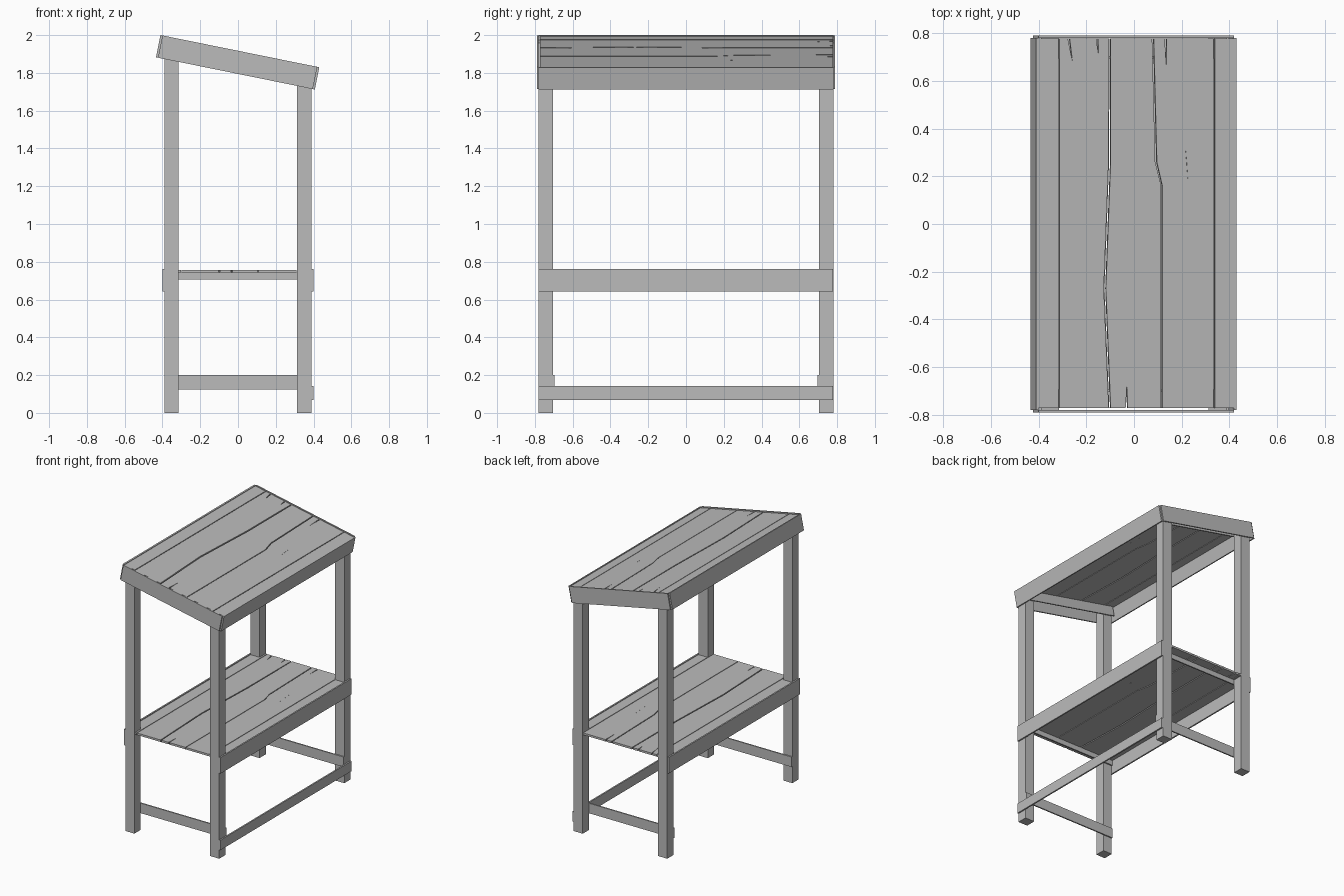
import bpy, bmesh, math
from mathutils import Matrix

if "Cube" in bpy.data.objects:
    bpy.data.objects.remove(bpy.data.objects["Cube"], do_unlink=True)

wood = bpy.data.materials.new("grey_wood")
wood.use_nodes = True
GREY = (0.5, 0.5, 0.5, 1)
wood.diffuse_color = GREY
wood.node_tree.nodes["Principled BSDF"].inputs["Base Color"].default_value = GREY

TILT = 0.2
ROOF = Matrix.Translation((0.01, 0, 1.915)) @ Matrix.Rotation(TILT, 4, "Y")
FLAT = Matrix.Identity(4)


def prism(name, points, offset, matrix=FLAT):
    """Extrude a closed polygon of 3D points along an offset."""
    bm = bmesh.new()
    face = bm.faces.new([bm.verts.new(p) for p in points])
    ext = bmesh.ops.extrude_face_region(bm, geom=[face])
    moved = [g for g in ext["geom"] if isinstance(g, bmesh.types.BMVert)]
    bmesh.ops.translate(bm, vec=offset, verts=moved)
    bmesh.ops.recalc_face_normals(bm, faces=bm.faces)
    bmesh.ops.triangulate(bm, faces=[f for f in bm.faces if len(f.verts) > 4])
    mesh = bpy.data.meshes.new(name)
    bm.to_mesh(mesh)
    bm.free()
    mesh.materials.append(wood)
    obj = bpy.data.objects.new(name, mesh)
    obj.matrix_world = matrix
    bpy.context.collection.objects.link(obj)
    return obj


def board(name, x, y, z, matrix=FLAT):
    pts = [(x[0], y[0], z[0]), (x[1], y[0], z[0]), (x[1], y[1], z[0]), (x[0], y[1], z[0])]
    return prism(name, pts, (0, 0, z[1] - z[0]), matrix)


# Plank edges run from front to back; notches are split ends of the boards
F, B = -0.772, 0.778


def straight(x):
    return [(x, F), (x, B)]


def notch(x, y, tip_x, tip_y):
    return [(x - 0.004, y), (tip_x, tip_y), (x + 0.004, y)]


# Each plank: left edge, right edge, front notches, back notches (left to right)
PLANKS = [
    (straight(-0.408), straight(-0.317), [], []),
    (straight(-0.312), [(-0.105, F), (-0.126, -0.27), (-0.106, 0.26), (-0.104, B)],
     [], notch(-0.273, B, -0.257, 0.68) + notch(-0.154, B, -0.148, 0.71)),
    ([(-0.097, F), (-0.117, -0.27), (-0.097, 0.26), (-0.097, B)],
     [(0.115, F), (0.115, 0.16), (0.09, 0.26), (0.077, B)],
     notch(-0.03, F, -0.029, -0.67), []),
    ([(0.12, F), (0.12, 0.16), (0.097, 0.26), (0.084, B)],
     [(0.22, F), (0.228, 0.17), (0.215, 0.34), (0.22, B)],
     [], notch(0.134, B, 0.136, 0.66)),
    ([(0.22, F), (0.228, 0.17), (0.222, 0.26), (0.215, 0.34), (0.22, B)],
     straight(0.335), [], []),
    (straight(0.34), straight(0.42), [], []),
]


def planks(prefix, scale, shift, top, thick, matrix=FLAT):
    for i, (left, right, front, back) in enumerate(PLANKS):
        outline = front + right + back[::-1] + left[::-1]
        pts = [(x * scale + shift, y, top) for x, y in outline]
        prism(f"{prefix}_plank_{i + 1}", pts, (0, 0, -thick), matrix)


planks("shelf", 0.94, -0.005, 0.757, 0.015)
planks("roof", 1.02, -0.01, -0.005, 0.015, ROOF)


# Posts, cut along the slope of the roof
def slope_z(x):
    return 1.893 - (x - 0.01) * math.tan(TILT)


for side, x0, x1 in (("right", -0.39, -0.315), ("left", 0.312, 0.39)):
    for end, y0 in (("front", -0.78), ("back", 0.705)):
        pts = [(x0, y0, 0), (x1, y0, 0), (x1, y0, slope_z(x1)), (x0, y0, slope_z(x0))]
        prism(f"{end}_{side}_post", pts, (0, 0.075, 0))

# Cross rails on the inner faces of the posts, and roof end boards
for end, s in (("front", -1), ("back", 1)):
    inner = sorted((s * 0.695, s * 0.705))
    outer = sorted((s * 0.78, s * 0.79))
    board(f"{end}_foot_rail", (-0.39, 0.39), inner, (0.125, 0.2))
    board(f"{end}_shelf_rail", (-0.39, 0.39), inner, (0.705, 0.742))
    board(f"{end}_roof_rail", (-0.405, 0.395), inner, (-0.09, -0.02), ROOF)
    board(f"{end}_roof_fascia", (-0.418, 0.418), outer, (-0.12, 0), ROOF)

# Long boards along the sides
for side, s in (("right", -1), ("left", 1)):
    board(f"{side}_shelf_apron", sorted((s * 0.39, s * 0.401)), (-0.78, 0.777), (0.642, 0.762))
    board(f"{side}_roof_fascia", sorted((s * 0.418, s * 0.429)), (-0.78, 0.78), (-0.12, 0), ROOF)
board("left_foot_rail", (0.39, 0.401), (-0.78, 0.777), (0.067, 0.142))
